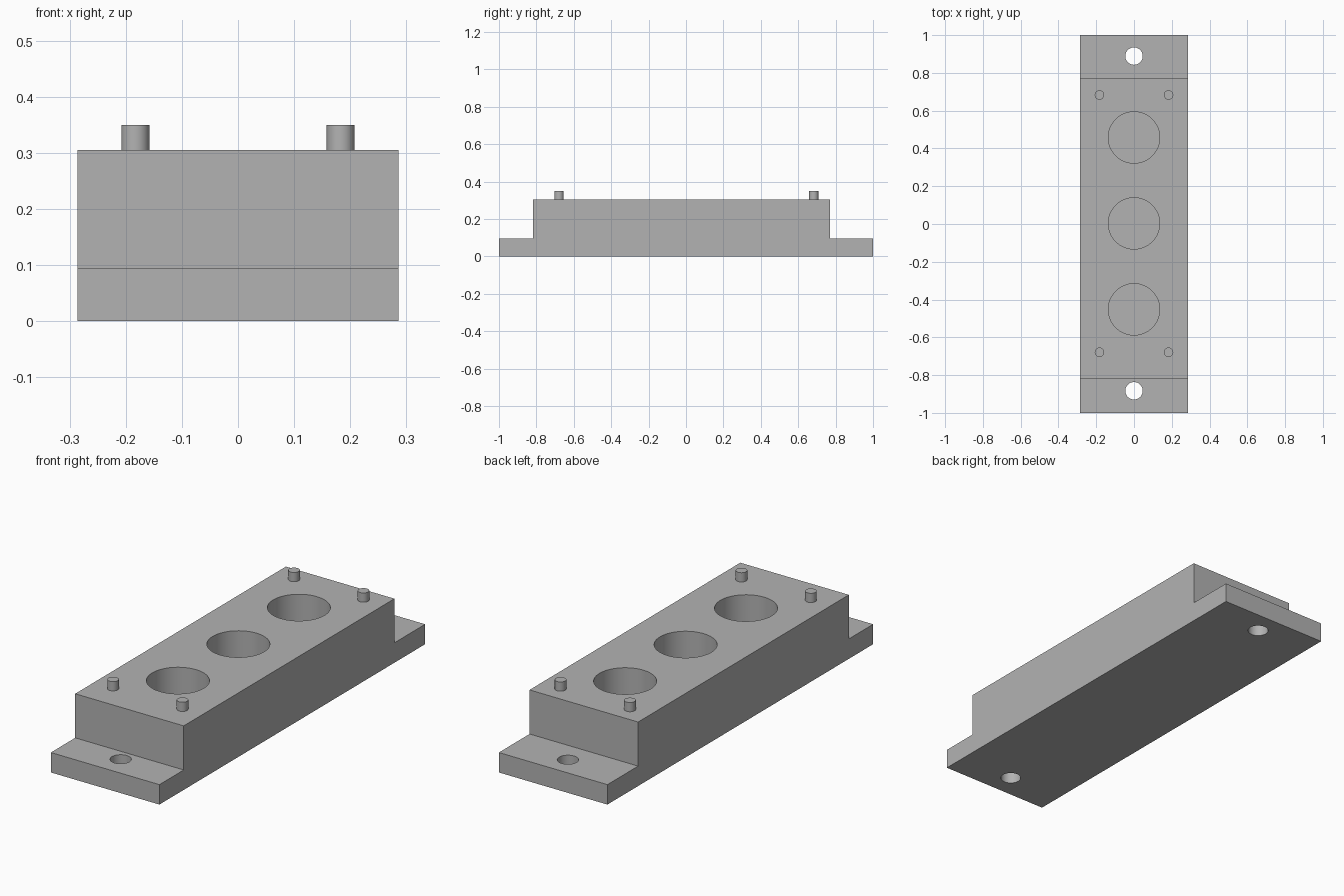
import bpy, bmesh, math

cube = bpy.data.objects.get("Cube")
if cube:
    bpy.data.objects.remove(cube, do_unlink=True)

HALF_WIDTH = 0.286
FLANGE_TOP, BLOCK_TOP, PIN_TOP = 0.095, 0.305, 0.349

grey = bpy.data.materials.new("plain grey")
grey.use_nodes = True
COLOUR = (0.45, 0.45, 0.45, 1)
grey.diffuse_color = COLOUR
grey.node_tree.nodes["Principled BSDF"].inputs["Base Color"].default_value = COLOUR


def smooth(obj):
    bpy.ops.object.select_all(action="DESELECT")
    obj.select_set(True)
    bpy.context.view_layer.objects.active = obj
    bpy.ops.object.shade_smooth_by_angle(angle=math.radians(30))


def cylinder(name, x, y, radius, bottom, top, sides=64):
    bpy.ops.mesh.primitive_cylinder_add(
        vertices=sides, radius=radius, depth=top - bottom,
        location=(x, y, (bottom + top) / 2))
    obj = bpy.context.object
    obj.name = name
    obj.data.materials.append(grey)
    return obj


# Stepped body: side profile (y, z) extruded across the width
profile = [(-1, 0), (1, 0), (1, FLANGE_TOP), (0.769, FLANGE_TOP),
           (0.769, BLOCK_TOP), (-0.817, BLOCK_TOP),
           (-0.817, FLANGE_TOP), (-1, FLANGE_TOP)]
bm = bmesh.new()
side = bm.faces.new([bm.verts.new((-HALF_WIDTH, y, z)) for y, z in profile])
extruded = bmesh.ops.extrude_face_region(bm, geom=[side])["geom"]
bmesh.ops.translate(bm, vec=(2 * HALF_WIDTH, 0, 0),
                    verts=[v for v in extruded if isinstance(v, bmesh.types.BMVert)])
bmesh.ops.recalc_face_normals(bm, faces=bm.faces)
mesh = bpy.data.meshes.new("stepped_body")
bm.to_mesh(mesh)
bm.free()
mesh.materials.append(grey)
body = bpy.data.objects.new("stepped_body", mesh)
bpy.context.collection.objects.link(body)

# Blind round sockets and through mounting holes
cutters = [cylinder("socket_cutter", 0, y, 0.136, FLANGE_TOP, BLOCK_TOP + 0.1)
           for y in (-0.452, 0.003, 0.458)]
cutters += [cylinder("mounting_hole_cutter", 0, y, 0.046, -0.1, FLANGE_TOP + 0.1)
            for y in (-0.883, 0.889)]
for cutter in cutters:
    cut = body.modifiers.new("hole", "BOOLEAN")
    cut.operation = "DIFFERENCE"
    cut.solver = "EXACT"
    cut.object = cutter
bpy.context.view_layer.objects.active = body
for name in [m.name for m in body.modifiers]:
    bpy.ops.object.modifier_apply(modifier=name)
for cutter in cutters:
    bpy.data.objects.remove(cutter, do_unlink=True)
smooth(body)

# Locating pins near the four top corners
for end, y in (("front", -0.679), ("back", 0.683)):
    for hand, x in (("right", -0.183), ("left", 0.183)):
        pin = cylinder(f"{end}_{hand}_pin", x, y, 0.025, BLOCK_TOP - 0.01, PIN_TOP, 32)
        smooth(pin)
